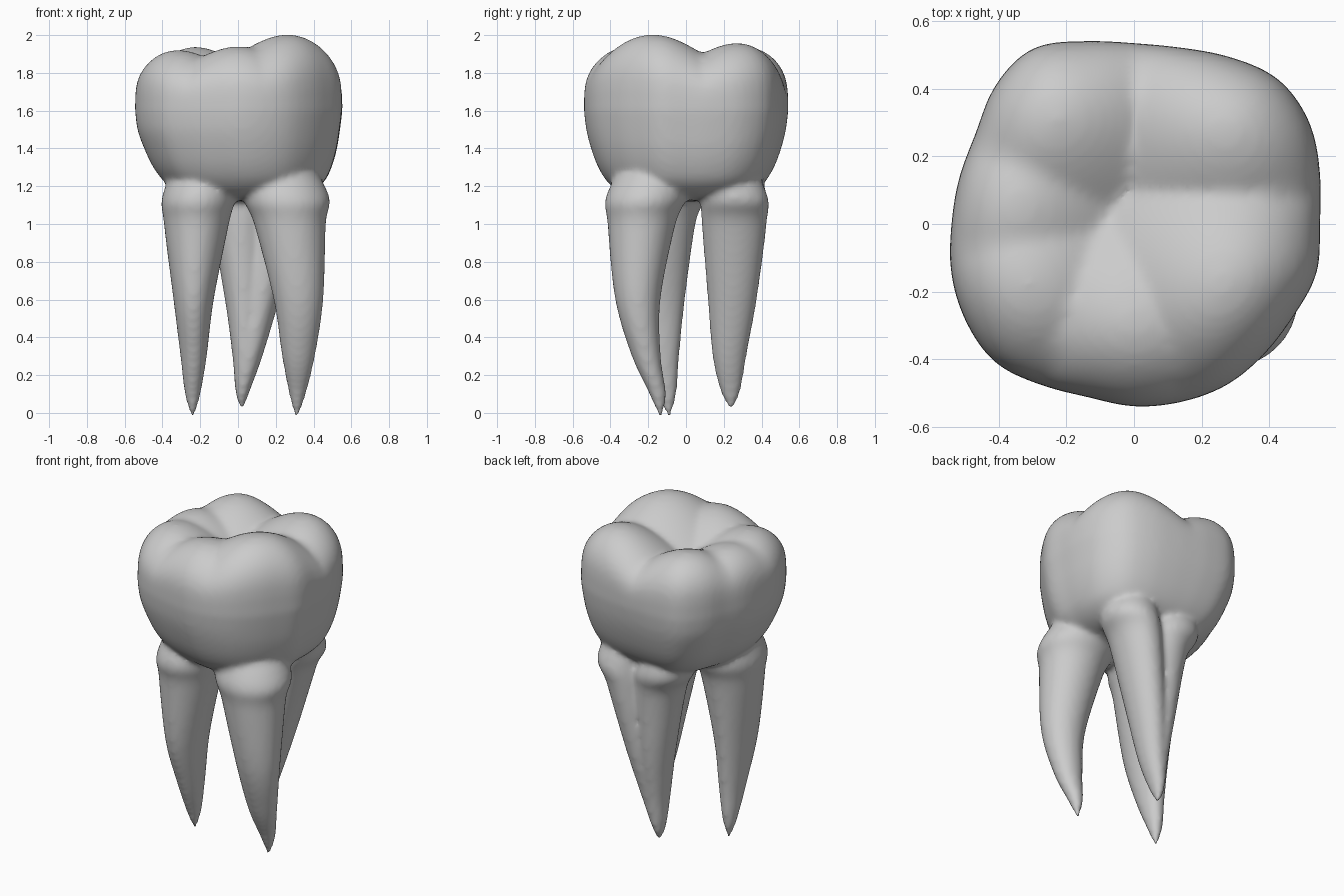
import bpy, bmesh
from math import sin, cos, tau, hypot
from mathutils import Vector

if "Cube" in bpy.data.objects:
    bpy.data.objects.remove(bpy.data.objects["Cube"])

SEGMENTS = 72

# Crown outline: radius at every 15 degrees, starting at +x
OUTLINE = [.55, .57, .6, .605, .57, .54, .535, .56, .6, .58, .54, .535,
           .54, .56, .575, .58, .55, .53, .54, .545, .55, .545, .545, .56]
# Cusps of the chewing surface: x, y, height
CUSPS = [(-.37, -.2, 1.94), (-.4, .06, 1.93), (-.27, .36, 1.96), (0, -.33, 1.95),
         (.31, -.21, 2.02), (.31, .32, 1.98)]
# Lower crown wall: height, scale, x shift
WALL = [(1.12, .1, .03), (1.13, .4, .03), (1.16, .62, .03), (1.22, .765, .03),
        (1.3, .86, .02), (1.4, .93, .01), (1.5, .977, 0), (1.6, 1, 0)]
# Roots: height, centre x, centre y, half width x, half width y
ROOTS = {
    "right_front": [(1.5, -.15, -.1, .1, .1), (1.17, -.205, -.145, .19, .24),
                    (1, -.22, -.16, .172, .21),
                    (.6, -.235, -.17, .107, .165), (.3, -.235, -.135, .07, .1),
                    (.1, -.24, -.1, .042, .05), (-.02, -.24, -.09, .01, .01)],
    "left_front": [(1.5, .17, -.12, .1, .1), (1.17, .25, -.205, .225, .21),
                   (1, .275, -.235, .19, .18),
                   (.6, .32, -.255, .132, .12), (.3, .32, -.21, .088, .077),
                   (.1, .315, -.15, .045, .045), (-.02, .31, -.135, .01, .01)],
    "back_ridge": [(1.5, .14, .16, .1, .1), (1.17, .24, .25, .16, .175),
                   (1, .2, .255, .135, .172), (.6, .12, .245, .1, .13),
                   (.3, .06, .23, .07, .09), (.12, .025, .235, .04, .055),
                   (.02, .02, .24, .01, .01)],
    "back_flange": [(1.5, -.1, .16, .1, .1), (1.17, -.05, .255, .17, .17),
                    (1, .005, .245, .15, .155), (.6, .03, .24, .1, .125),
                    (.3, .03, .23, .06, .085), (.12, .02, .235, .035, .05),
                    (.03, .02, .24, .01, .01)],
}


def blend(points, t):
    """Smooth curve through the points, t counted in points."""
    i = min(int(t), len(points) - 2)
    f = t - i
    p0, p1, p2, p3 = (Vector(points[max(0, min(len(points) - 1, i + k))])
                      for k in (-1, 0, 1, 2))
    return p1 + (p2 - p0) * (f / 2) + (p0 * 2 - p1 * 5 + p2 * 4 - p3) * (f * f / 2) \
        + (p1 * 3 - p0 - p2 * 3 + p3) * (f ** 3 / 2)


def resample(points, steps):
    return [blend(points, k / steps) for k in range(steps * (len(points) - 1) + 1)]


def loft(bm, rings):
    """Closed skin over rings ordered along the part."""
    loops = [[bm.verts.new(p) for p in ring] for ring in rings]
    faces = [bm.faces.new(loops[0]), bm.faces.new(loops[-1])]
    for low, high in zip(loops, loops[1:]):
        for i in range(len(low)):
            j = (i + 1) % len(low)
            faces.append(bm.faces.new((low[i], low[j], high[j], high[i])))
    bmesh.ops.recalc_face_normals(bm, faces=faces)


# Outline radius for each crown segment, wrapped so the curve closes smoothly
wrapped = [(r, 0) for r in OUTLINE[-1:] + OUTLINE + OUTLINE[:2]]
RADII = [blend(wrapped, 1 + s * len(OUTLINE) / SEGMENTS).x for s in range(SEGMENTS)]


def cusp_height(x, y):
    """Highest of the rounded cusps; they meet in grooves."""
    return max(h - (hypot(.3, .95 * hypot(x - cx, y - cy)) - .3) for cx, cy, h in CUSPS)


def crown_ring(scale, shift=0, z=None):
    ring = []
    for step, radius in enumerate(RADII):
        angle = tau * step / SEGMENTS
        x, y = radius * scale * cos(angle) + shift, radius * scale * sin(angle)
        dome = (1 - min(scale, 1) ** 4) ** .25
        ring.append((x, y, 1.6 + (cusp_height(x, y) - 1.6) * dome if z is None else z))
    return ring


bm = bmesh.new()

# Crown: wall rings, then rings closing over the chewing surface
rings = [crown_ring(scale, shift, z) for z, scale, shift in resample(WALL, 4)]
scales = [.998, .99, .98, .965, .945, .92, .89] + [.85 - .04 * i for i in range(21)] + [.01]
rings += [crown_ring(scale) for scale in scales]
loft(bm, rings)

# Roots: tapering oval sections
for path in ROOTS.values():
    loft(bm, [[(cx + rx * cos(tau * s / 32), cy + ry * sin(tau * s / 32), z)
               for s in range(32)] for z, cx, cy, rx, ry in resample(path, 6)])

mesh = bpy.data.meshes.new("molar")
bm.to_mesh(mesh)
bm.free()
tooth = bpy.data.objects.new("molar", mesh)
bpy.context.collection.objects.link(tooth)

# Fuse crown and roots into one skin and soften the joins
remesh = tooth.modifiers.new("fuse", "REMESH")
remesh.mode = "VOXEL"
remesh.voxel_size = .016
remesh.use_smooth_shade = True
smooth = tooth.modifiers.new("soften", "SMOOTH")
smooth.factor = .5
smooth.iterations = 10

enamel = bpy.data.materials.new("grey_enamel")
enamel.use_nodes = True
colour = (.6, .6, .6, 1)
enamel.diffuse_color = colour
enamel.node_tree.nodes["Principled BSDF"].inputs["Base Color"].default_value = colour
mesh.materials.append(enamel)

bpy.context.view_layer.objects.active = tooth
tooth.select_set(True)
for name in ("fuse", "soften"):
    bpy.ops.object.modifier_apply(modifier=name)
bpy.ops.object.shade_smooth()
